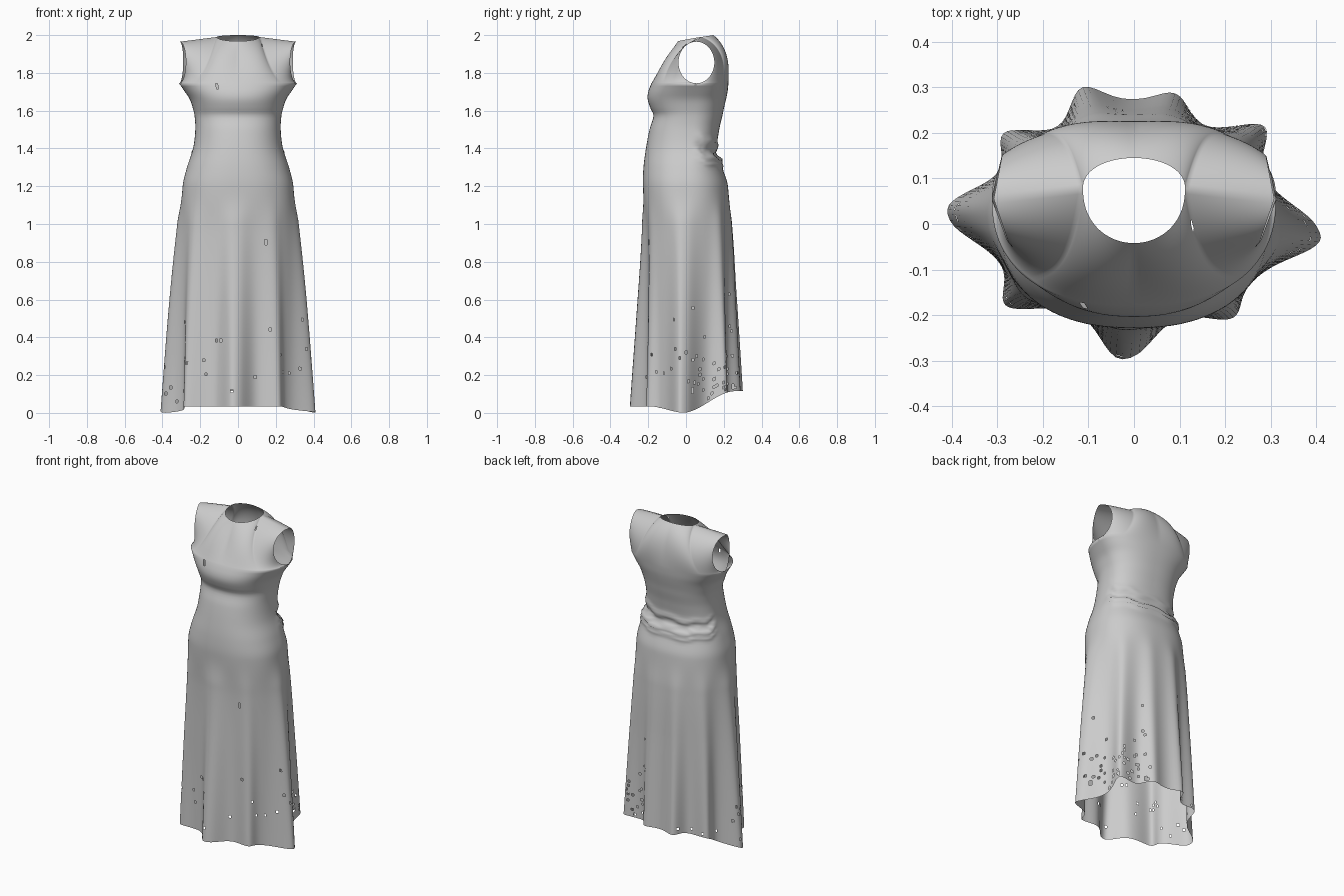
import bpy, bmesh, math, random
from mathutils import Vector

if "Cube" in bpy.data.objects:
    bpy.data.objects.remove(bpy.data.objects["Cube"])

random.seed(7)
Q = 42            # columns per quarter turn
N = Q * 4
ROWS = 112        # rows from hem to underarm
UP = 30           # rows from underarm to shoulder
ZTOP = 1.745      # underarm height
POW = 0.86        # squareness of the rings

# body profile: z, half width, y of widest point, front y, back y
PROFILE = [
    (0.00, .305, .00, -.205, .225), (0.60, .305, .00, -.205, .228),
    (0.95, .300, .00, -.210, .230), (1.20, .293, .00, -.228, .222),
    (1.30, .270, .01, -.225, .192), (1.40, .238, .02, -.212, .165),
    (1.50, .226, .03, -.193, .176), (1.575, .230, .04, -.172, .193),
    (1.61, .238, .045, -.187, .200), (1.66, .255, .05, -.203, .212),
    (1.70, .281, .055, -.200, .220), (1.745, .312, .055, -.183, .225)]

# tips of the skirt folds at the hem
TIPS = [(.41, -.03), (.285, .215), (.085, .287), (-.11, .30), (-.285, .20),
        (-.41, .03), (-.28, -.18), (-.025, -.297), (.215, -.207)]


def spow(v, p):
    return math.copysign(abs(v) ** p, v)


def smooth(t):
    t = max(0, min(1, t))
    return t * t * (3 - 2 * t)


def slope(i, k):
    lo, hi = PROFILE[max(i - 1, 0)], PROFILE[min(i + 1, len(PROFILE) - 1)]
    return (hi[k] - lo[k]) / (hi[0] - lo[0])


def profile(z):
    i = 0
    while i < len(PROFILE) - 2 and z > PROFILE[i + 1][0]:
        i += 1
    p, q = PROFILE[i], PROFILE[i + 1]
    h = q[0] - p[0]
    t = (z - p[0]) / h
    a, b = 2*t**3 - 3*t*t + 1, t**3 - 2*t*t + t
    c, d = 1 - a, t**3 - t*t
    return [a*p[k] + b*h*slope(i, k) + c*q[k] + d*h*slope(i + 1, k) for k in range(1, 5)]


def ring_point(phi, z):
    a, yc, fr, bk = profile(z)
    s = spow(math.sin(phi), POW)
    return Vector((a * spow(math.cos(phi), POW), yc + (bk - yc if s > 0 else yc - fr) * s, z))


# each fold: angle, push-out vector, angular width
FOLDS = []
for x, y in TIPS:
    a, yc, fr, bk = profile(0)
    phi = math.atan2(spow(y / (bk if y > 0 else -fr), 1 / POW), spow(x / a, 1 / POW))
    push = Vector((x, y, 0)) - ring_point(phi, 0)
    width = .056 / math.hypot(a * math.sin(phi), .215 * math.cos(phi))
    FOLDS.append((phi, push, width))


def body_point(phi, z):
    p = ring_point(phi, z)
    # skirt folds fade out towards the hips
    k = max(0, (1.2 - z) / 1.2)
    k = k ** .85 * smooth(k * 6)
    for f, push, w in FOLDS:
        d = (phi - f + math.pi) % (2 * math.pi) - math.pi
        p += push * k * math.exp(-(d / w) ** 2)
    # hem rises at the back
    if z < .7:
        hem = .035 * smooth(-p.y / .2) + .115 * smooth((p.y + .02) / .28)
        p.z += hem * (1 - z / .7)
    # bunched cloth at the back of the waist
    s = math.sin(phi)
    if s > 0 and 1.2 < z < 1.5:
        c = z - (1.388 - .042 * s + .006 * math.sin(9 * phi))
        m = smooth(s * 2.2)
        r = (.022 * math.exp(-(c / .013) ** 2) - .014 * math.exp(-((c - .03) / .012) ** 2)
             + .012 * math.exp(-((c + .035) / .014) ** 2)
             + .008 * math.exp(-((c - .062 - .02 * math.cos(phi)) / .016) ** 2)) * m
        p += Vector((math.cos(phi), s, 0)) * r
        p.z -= .012 * m * math.exp(-(c / .025) ** 2)
    return p


def bezier(a, b, c, t):
    return a * (1 - t) ** 2 + b * 2 * t * (1 - t) + c * t * t


def bodice_point(u, v, side, back):
    """Patch between underarm ring, armhole, shoulder/neck and centre line."""
    sg = 1 if back else -1

    def bottom(u):
        p = ring_point(sg * (1 - u) * math.pi / 2, ZTOP)
        return p

    def centre(v):
        if back:
            return bezier(Vector((0, .225, ZTOP)), Vector((0, .232, 1.93)), Vector((0, .145, 2.0)), v)
        return bezier(Vector((0, -.183, ZTOP)), Vector((0, -.112, 1.86)), Vector((0, -.042, 1.968)), v)

    def armhole(v):
        a = v * math.pi
        return Vector((.312 - (.02 if back else .034) * math.sin(a) - .004 * v,
                       .055 + sg * .095 * math.sin(a), 1.855 - .11 * math.cos(a)))

    def top(u):
        neck = Vector((.112, .078, 1.99))
        if u < .5:
            a = u * math.pi
            c = centre(1)
            return Vector((.112 * math.sin(a), .078 + (c.y - .078) * math.cos(a) ** .9,
                           neck.z + (c.z - neck.z) * math.cos(a)))
        return neck.lerp(armhole(1), (u - .5) * 2)

    ruled = bottom(u).lerp(top(u), v) + centre(v).lerp(armhole(v), u)
    corner = bottom(0).lerp(bottom(1), u).lerp(top(0).lerp(top(1), u), v)
    p = ruled - corner
    p.x *= side
    return p


bm = bmesh.new()


def grid(rows, closed):
    vs = [[bm.verts.new(p) for p in r] for r in rows]
    n = len(vs[0])
    for r0, r1 in zip(vs, vs[1:]):
        for j in range(n if closed else n - 1):
            k = (j + 1) % n
            bm.faces.new((r0[j], r0[k], r1[k], r1[j]))


# skirt and waist
grid([[body_point(2 * math.pi * j / N, ZTOP * i / ROWS) for j in range(N)]
      for i in range(ROWS + 1)], True)
# upper bodice, four quarters
for side in (1, -1):
    for back in (False, True):
        grid([[bodice_point(j / Q, i / UP, side, back) for j in range(Q + 1)]
              for i in range(UP + 1)], False)
bmesh.ops.remove_doubles(bm, verts=bm.verts, dist=.0004)
bmesh.ops.recalc_face_normals(bm, faces=bm.faces)

# small tears: three placed ones, the rest scattered low on the skirt
bm.faces.ensure_lookup_table()
centres = [(f, f.calc_center_median()) for f in bm.faces]
torn = set()
for t in [(-.11, -.18, 1.74), (.125, .0, 1.94), (.15, -.22, .91)]:
    f = min(centres, key=lambda fc: (fc[1] - Vector(t)).length)[0]
    torn.add(f)
    torn.add(f.edges[0].link_faces[0])
    torn.add(f.edges[0].link_faces[-1])
right_back = [f for f, c in centres if .1 < c.z < .75 and c.x > .1 and c.y > .0]
others = [f for f, c in centres if .06 < c.z < .52]
low = lambda f: 1.02 - f.calc_center_median().z
for pool, count in ((right_back, 42), (others, 42)):
    torn.update(random.choices(pool, weights=[low(f) ** 3 for f in pool], k=count))
bmesh.ops.delete(bm, geom=list(torn), context='FACES')

mesh = bpy.data.meshes.new("dress")
bm.to_mesh(mesh)
bm.free()
dress = bpy.data.objects.new("dress", mesh)
bpy.context.collection.objects.link(dress)
for p in mesh.polygons:
    p.use_smooth = True
